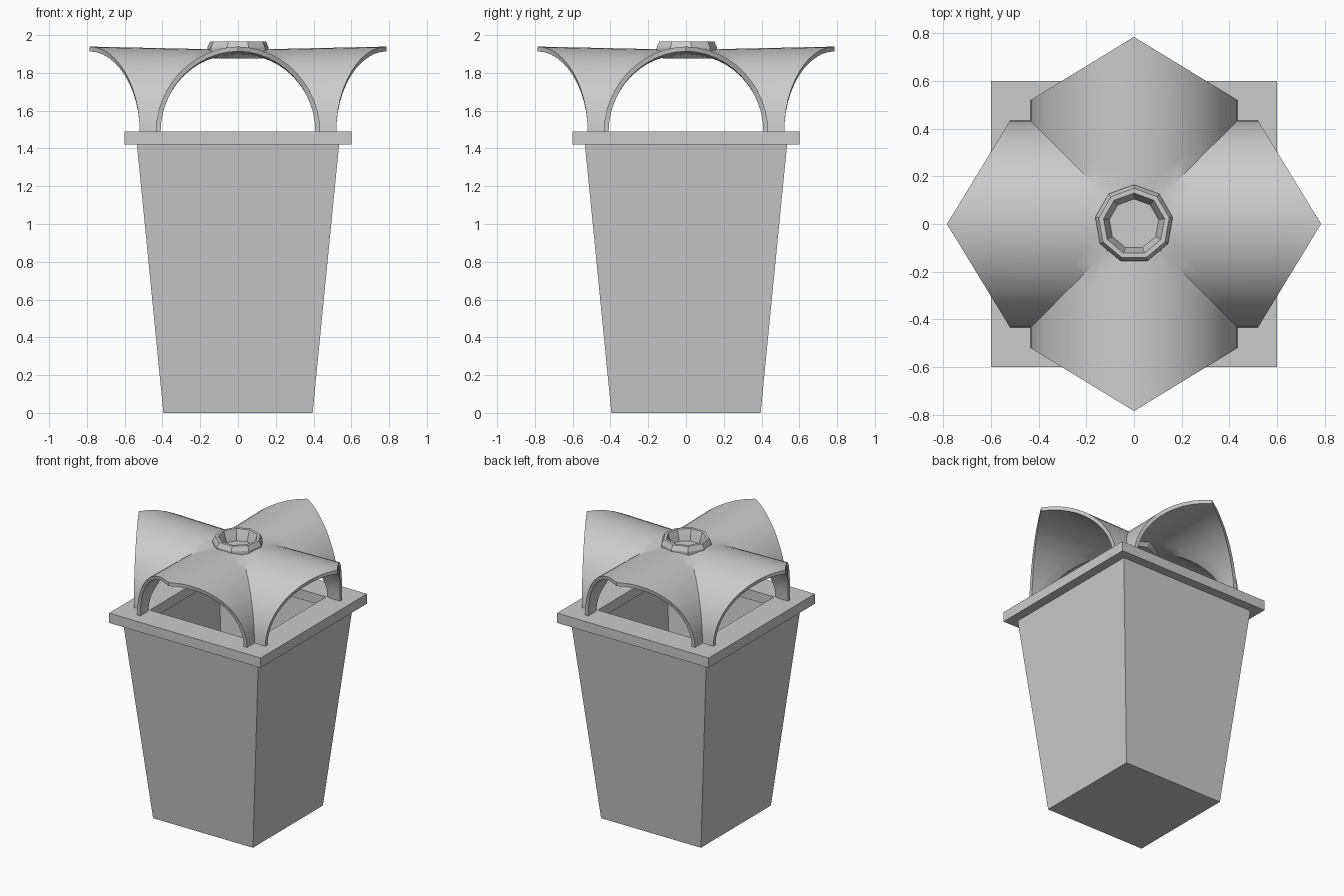
import bpy, bmesh, math
from math import sin, cos, pi, sqrt

if "Cube" in bpy.data.objects:
    bpy.data.objects.remove(bpy.data.objects["Cube"])


def finish(bm, name):
    bmesh.ops.remove_doubles(bm, verts=bm.verts, dist=1e-4)
    bmesh.ops.recalc_face_normals(bm, faces=bm.faces)
    me = bpy.data.meshes.new(name)
    bm.to_mesh(me)
    bm.free()
    ob = bpy.data.objects.new(name, me)
    bpy.context.collection.objects.link(ob)
    return ob


def loft(name, profile, sides, turn=0.0, scale=1.0, closed=False):
    """Stack polygon rings (radius, z); cap the ends or close the loop."""
    bm = bmesh.new()
    rings = [[bm.verts.new((r * scale * cos(turn + 2 * pi * k / sides),
                            r * scale * sin(turn + 2 * pi * k / sides), z))
              for k in range(sides)] for r, z in profile]
    pairs = list(zip(rings, rings[1:]))
    if closed:
        pairs.append((rings[-1], rings[0]))
    for a, b in pairs:
        for k in range(sides):
            j = (k + 1) % sides
            bm.faces.new((a[k], a[j], b[j], b[k]))
    if not closed:
        bm.faces.new(rings[0])
        bm.faces.new(rings[-1])
    return finish(bm, name)


SQ = dict(sides=4, turn=pi / 4, scale=sqrt(2))

# Hollow tapered bin
loft("bin_body", [(0.395, 0), (0.535, 1.42), (0.50, 1.42), (0.365, 0.03)], **SQ)

# Flat square rim with opening
loft("bin_rim", [(0.6, 1.42), (0.6, 1.49), (0.41, 1.49), (0.41, 1.42)],
     closed=True, **SQ)

# Canopy: four flared arches meeting in diagonal valleys
HALF, BASE, HOLE, N, M = 0.435, 1.485, 0.135, 24, 6
bm = bmesh.new()
for q in range(4):
    c, s = round(cos(q * pi / 2)), round(sin(q * pi / 2))
    grid = []
    for i in range(N + 1):
        t = pi * i / N
        x = -HALF * cos(t)
        y0 = max(abs(x), sqrt(max(HOLE ** 2 - x * x, 0)))
        y1 = 0.52 + 0.265 * (1 - abs(x) / HALF)
        row = []
        for j in range(M + 1):
            y = y0 + (y1 - y0) * j / M
            z = BASE + sin(t) * (0.437 + 0.022 * y)
            row.append(bm.verts.new((c * x - s * y, s * x + c * y, z)))
        grid.append(row)
    for i in range(N):
        for j in range(M):
            bm.faces.new((grid[i][j], grid[i + 1][j],
                          grid[i + 1][j + 1], grid[i][j + 1]))
canopy = finish(bm, "arched_canopy")
# Make sure the sheet faces up so thickness goes inwards
if sum(p.normal.z for p in canopy.data.polygons) < 0:
    canopy.data.flip_normals()
solid = canopy.modifiers.new("thickness", "SOLIDIFY")
solid.thickness = 0.025
solid.offset = -1
bpy.context.view_layer.objects.active = canopy
canopy.select_set(True)
bpy.ops.object.modifier_apply(modifier="thickness")
bpy.ops.object.shade_smooth_by_angle(angle=math.radians(30))

# Central dished cap
loft("canopy_cap", [(0.13, 1.875), (0.165, 1.905), (0.165, 1.935), (0.15, 1.967),
                    (0.13, 1.967), (0.115, 1.925), (0.105, 1.89)],
     sides=9, turn=pi / 2)
